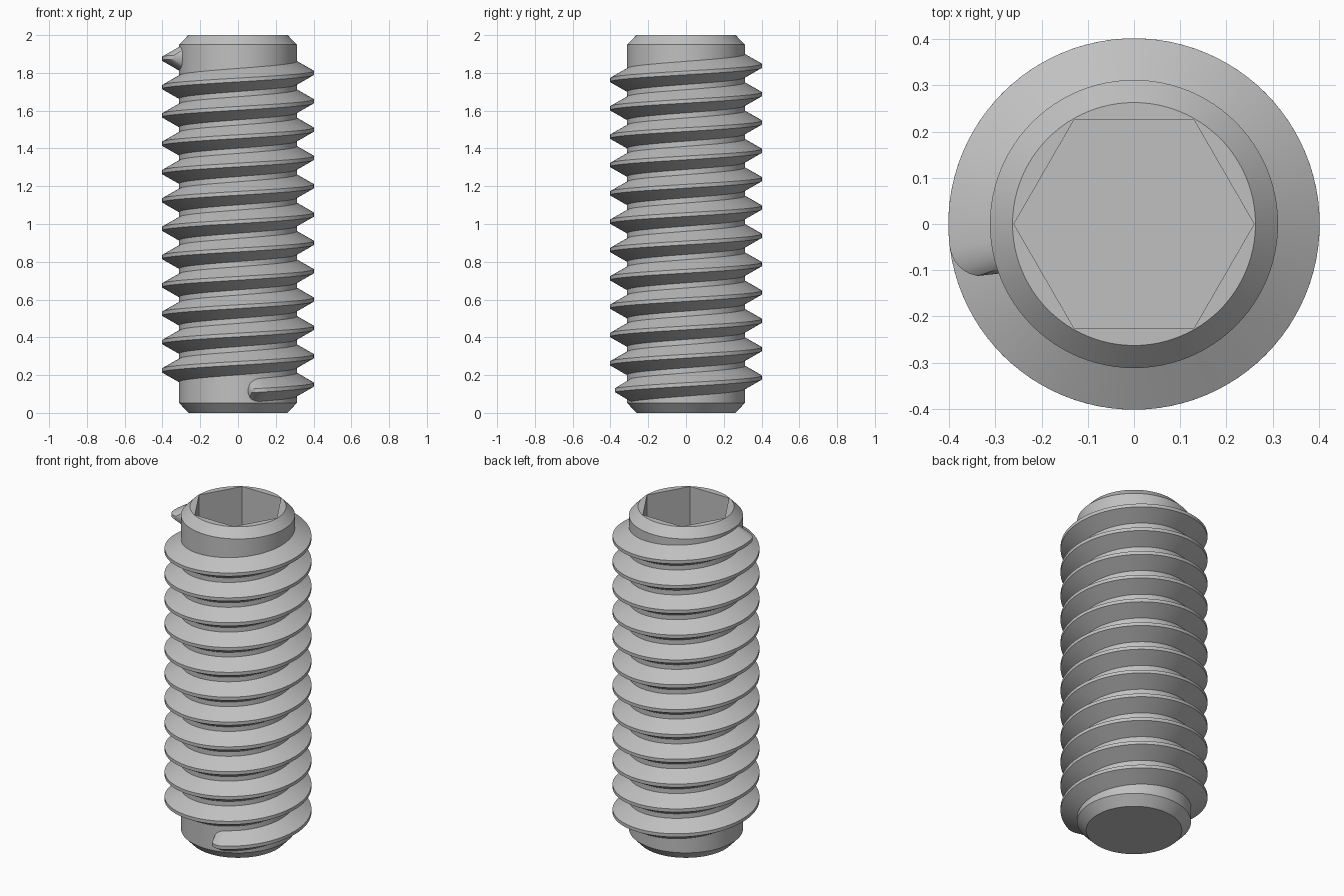
import bpy
import bmesh
import math

if "Cube" in bpy.data.objects:
    bpy.data.objects.remove(bpy.data.objects["Cube"], do_unlink=True)

SEGMENTS = 96            # sides of the round body and steps per thread turn
ROOT, CREST = 0.312, 0.402
PITCH = 0.15

steel = bpy.data.materials.new("steel grey")
steel.use_nodes = True
grey = (0.53, 0.53, 0.53, 1)
steel.diffuse_color = grey
steel.node_tree.nodes["Principled BSDF"].inputs["Base Color"].default_value = grey


def make_object(name, rings, closed_rings=True):
    """Skin a list of point rings and cap both ends."""
    bm = bmesh.new()
    loops = [[bm.verts.new(p) for p in ring] for ring in rings]
    count = len(loops[0])
    for a, b in zip(loops, loops[1:]):
        for i in range(count):
            j = (i + 1) % count
            bm.faces.new((a[i], a[j], b[j], b[i]))
    bm.faces.new(loops[0][::-1])
    bm.faces.new(loops[-1])
    bmesh.ops.recalc_face_normals(bm, faces=bm.faces)
    mesh = bpy.data.meshes.new(name)
    bm.to_mesh(mesh)
    bm.free()
    mesh.materials.append(steel)
    obj = bpy.data.objects.new(name, mesh)
    bpy.context.collection.objects.link(obj)
    return obj


def circle(radius, z, sides):
    return [(radius * math.cos(math.tau * i / sides),
             radius * math.sin(math.tau * i / sides), z) for i in range(sides)]


def smooth(obj):
    bpy.ops.object.select_all(action='DESELECT')
    obj.select_set(True)
    bpy.context.view_layer.objects.active = obj
    bpy.ops.object.shade_smooth_by_angle(angle=math.radians(30))


# Chamfered round body
profile = [(0.262, 0), (ROOT, 0.053), (ROOT, 1.949), (0.263, 2)]
body = make_object("screw_body", [circle(r, z, SEGMENTS) for r, z in profile])

# Hexagonal drive socket cut into the top
cutter = make_object("socket_cutter", [circle(0.26, z, 6) for z in (1.5, 2.1)])
cutter.hide_render = True
cut = body.modifiers.new("drive_socket", 'BOOLEAN')
cut.operation = 'DIFFERENCE'
cut.solver = 'EXACT'
cut.object = cutter
bpy.ops.object.select_all(action='DESELECT')
body.select_set(True)
bpy.context.view_layer.objects.active = body
bpy.ops.object.modifier_apply(modifier=cut.name)
bpy.data.objects.remove(cutter, do_unlink=True)
smooth(body)


# Right-hand thread, rounded off to a blunt nose at both ends
def thread_section(degrees, fullness):
    """Trapezoid section at an angle; fullness runs from nose 0 to full 1."""
    shape = math.sqrt(1 - (1 - fullness) ** 2)
    crest = ROOT + 0.003 + (CREST - ROOT - 0.003) * shape
    base = 0.022 + 0.046 * shape
    tip = 0.01
    z = 0.15 + PITCH * degrees / 360
    a = math.radians(degrees)
    section = [(0.30, -base), (crest, -tip), (crest, tip), (0.30, base)]
    return [(r * math.cos(a), r * math.sin(a), z + dz) for r, dz in section]


start, end, taper = -80, 360 * 11 + 180 + 20, 13
nose = [i / 8 for i in range(8)]
step = 360 / SEGMENTS
first, last = start + taper, end - taper
count = round((last - first) / step)
stations = [(start + taper * t, t) for t in nose]
stations += [(first + (last - first) * i / count, 1) for i in range(count + 1)]
stations += [(end - taper * t, t) for t in reversed(nose)]
thread = make_object("screw_thread", [thread_section(d, t) for d, t in stations])
smooth(thread)
